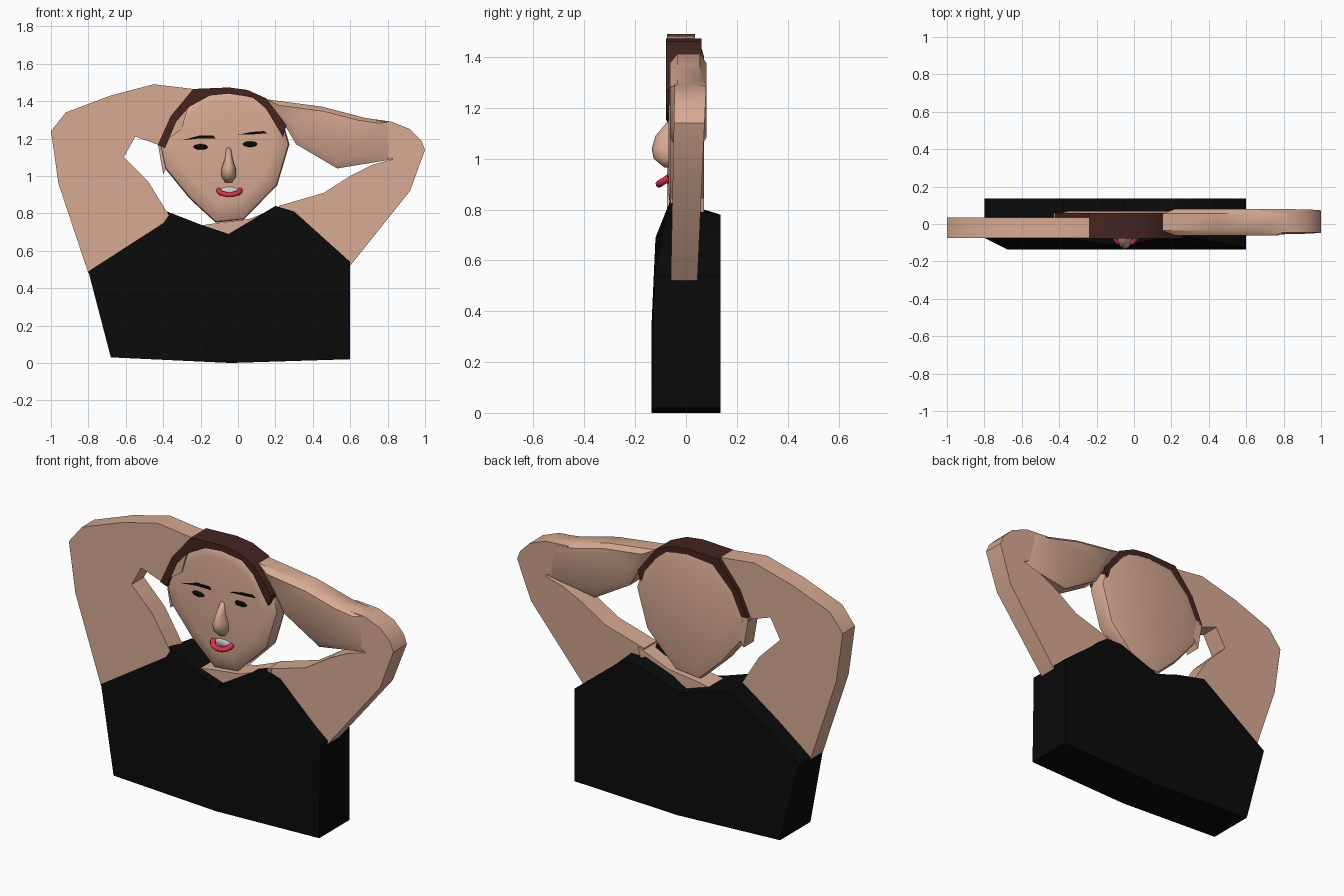
import bpy, bmesh, math
from mathutils import Vector

if "Cube" in bpy.data.objects:
    bpy.data.objects.remove(bpy.data.objects["Cube"])


def material(name, rgb):
    m = bpy.data.materials.new(name)
    m.diffuse_color = (*rgb, 1)
    m.use_nodes = True
    m.node_tree.nodes["Principled BSDF"].inputs["Base Color"].default_value = m.diffuse_color
    return m


SKIN = material("skin", (0.68, 0.40, 0.29))
BLACK = material("black", (0.003, 0.003, 0.003))
HAIR = material("dark_brown", (0.06, 0.018, 0.015))
RED = material("red", (0.75, 0.03, 0.07))
WHITE = material("tooth", (0.7, 0.7, 0.68))


def finish(ob, mat, angle=40):
    ob.data.materials.append(mat)
    bpy.ops.object.select_all(action='DESELECT')
    ob.select_set(True)
    bpy.context.view_layer.objects.active = ob
    bpy.ops.object.shade_smooth_by_angle(angle=math.radians(angle))
    return ob


def loft(name, rings, mat, angle=40, hubs=None):
    """Joins matching rings from front to back; hubs make fan caps."""
    bm = bmesh.new()
    vs = [[bm.verts.new(p) for p in r] for r in rings]
    n = len(vs[0])
    for a, b in zip(vs, vs[1:]):
        for i in range(n):
            j = (i + 1) % n
            bm.faces.new((a[i], a[j], b[j], b[i]))
    for k, ring in enumerate((vs[0], vs[-1])):
        if hubs:
            hub = bm.verts.new(hubs[k])
            for i in range(n):
                bm.faces.new((ring[i], ring[(i + 1) % n], hub))
        else:
            bm.faces.new(ring)
    bmesh.ops.recalc_face_normals(bm, faces=bm.faces)
    me = bpy.data.meshes.new(name)
    bm.to_mesh(me)
    bm.free()
    ob = bpy.data.objects.new(name, me)
    bpy.context.collection.objects.link(ob)
    return finish(ob, mat, angle)


def slab(name, pts, profile, mat, angle=40):
    """Front outline swept through (y, scale) steps."""
    cx = sum(p[0] for p in pts) / len(pts)
    cz = sum(p[1] for p in pts) / len(pts)
    rings = [[(cx + (x - cx) * s, y, cz + (z - cz) * s) for x, z in pts] for y, s in profile]
    return loft(name, rings, mat, angle)


def ellipsoid(name, loc, size, mat, rot=0):
    bpy.ops.mesh.primitive_uv_sphere_add(segments=16, ring_count=8, location=loc, rotation=(0, rot, 0))
    ob = bpy.context.object
    ob.name = name
    ob.scale = size
    return finish(ob, mat, 60)


# sleeveless top: outline with a front depth at each corner
top = [(-0.68, 0.03, -0.135), (-0.04, 0, -0.135), (0.6, 0.02, -0.135), (0.6, 0.54, -0.125),
       (0.30, 0.81, -0.07), (0.20, 0.84, -0.06), (-0.05, 0.69, -0.12), (-0.20, 0.74, -0.10),
       (-0.38, 0.81, -0.07), (-0.80, 0.49, -0.075)]
loft("tank_top", [[(x, y, z) for x, z, y in top],
                  [(x, 0.135, min(z, 0.78)) for x, z, y in top]], BLACK, 40,
     hubs=[(-0.08, -0.135, 0.36), (-0.08, 0.135, 0.36)])

# bent arm on the -x side, a flat block
slab("left_arm", [(-0.80, 0.48), (-0.96, 0.96), (-1.0, 1.24), (-0.92, 1.34), (-0.68, 1.43),
                  (-0.45, 1.49), (-0.24, 1.465), (-0.30, 1.25), (-0.42, 1.165), (-0.55, 1.21),
                  (-0.61, 1.10), (-0.48, 0.97), (-0.37, 0.79), (-0.5, 0.6)],
     [(-0.075, 1), (0.035, 1)], SKIN)

# upper arm on the +x side, leaning back towards the elbow
upper = [(0.2, 0.72), (0.6, 0.52), (0.92, 0.92), (1.0, 1.14), (0.98, 1.19), (0.92, 1.25),
         (0.82, 1.29), (0.68, 1.30), (0.72, 1.15), (0.83, 1.09), (0.72, 1.06), (0.60, 1.0),
         (0.46, 0.91), (0.22, 0.84)]
loft("right_upper_arm", [[(x, -0.06 + 0.02 * (z - 0.52), z) for x, z in upper],
                         [(x, 0.045 + 0.045 * (z - 0.52), z) for x, z in upper]], SKIN)

# forearm on the +x side
slab("right_forearm", [(0.15, 1.41), (0.45, 1.37), (0.68, 1.31), (0.82, 1.29), (0.835, 1.09),
                       (0.53, 1.04), (0.31, 1.17), (0.24, 1.29)],
     [(-0.062, 0.8), (-0.035, 1), (0.055, 1), (0.08, 0.8)], SKIN)

# neck and head
slab("neck", [(-0.2, 0.735), (-0.1, 0.75), (0.06, 0.77), (0.25, 0.845), (0.2, 0.65), (-0.15, 0.62)],
     [(-0.06, 1), (0.07, 1)], SKIN)
slab("head", [(-0.12, 0.75), (0.03, 0.765), (0.21, 0.95), (0.275, 1.17), (0.24, 1.29),
              (0.14, 1.41), (0.04, 1.455), (-0.05, 1.465), (-0.22, 1.45), (-0.35, 1.32),
              (-0.42, 1.17), (-0.39, 1.04), (-0.26, 0.88)],
     [(-0.068, 0.75), (-0.06, 0.9), (-0.04, 0.985), (0.03, 1), (0.055, 0.97), (0.07, 0.8)], SKIN, 50)
slab("ear", [(-0.43, 1.18), (-0.40, 1.01), (-0.36, 1.08), (-0.36, 1.18)],
     [(-0.03, 1), (0.06, 1)], SKIN)

# hair band around the face
slab("hair", [(-0.43, 1.165), (-0.36, 1.32), (-0.24, 1.465), (-0.05, 1.473), (0.05, 1.46),
              (0.15, 1.415), (0.26, 1.27), (0.24, 1.21), (0.15, 1.36), (0.08, 1.42),
              (-0.05, 1.44), (-0.15, 1.43), (-0.26, 1.37), (-0.33, 1.29), (-0.39, 1.15)],
     [(-0.078, 1), (0.06, 1)], HAIR)

# nose: narrow bridge and a wider rounded tip
nose = []
for z, w, d in [(1.15, 0.012, 0.004), (1.09, 0.022, 0.055), (1.04, 0.04, 0.07),
                (1.0, 0.042, 0.062), (0.965, 0.02, 0.02)]:
    nose.append([(-0.05 + w * math.sin(a), -0.065 - d * math.cos(a), z)
                 for a in (i * math.tau / 10 for i in range(10))])
loft("nose", nose, SKIN, 80)

# eyes and brows
for side, x, z in (("left", -0.2, 1.155), ("right", 0.065, 1.17)):
    ellipsoid(side + "_eye", (x, -0.068, z), (0.038, 0.008, 0.015), BLACK)
slab("left_brow", [(-0.30, 1.19), (-0.21, 1.215), (-0.13, 1.215), (-0.12, 1.2), (-0.21, 1.2)],
     [(-0.073, 1), (-0.055, 1)], BLACK)
slab("right_brow", [(0.0, 1.22), (0.07, 1.235), (0.14, 1.24), (0.155, 1.228), (0.08, 1.222)],
     [(-0.073, 1), (-0.055, 1)], BLACK)

# smiling lip tube and teeth
cu = bpy.data.curves.new("lip", 'CURVE')
cu.dimensions = '3D'
cu.bevel_depth = 0.014
cu.bevel_resolution = 2
cu.use_fill_caps = True
sp = cu.splines.new('POLY')
sp.points.add(10)
for i, p in enumerate(sp.points):
    t = math.pi * i / 10
    p.co = (-0.046 - 0.058 * math.cos(t), -0.068 - 0.038 * math.sin(t), 0.925 - 0.025 * math.sin(t), 1)
lip = bpy.data.objects.new("lip", cu)
bpy.context.collection.objects.link(lip)
cu.materials.append(RED)
ellipsoid("teeth", (-0.046, -0.066, 0.92), (0.052, 0.012, 0.022), WHITE)
